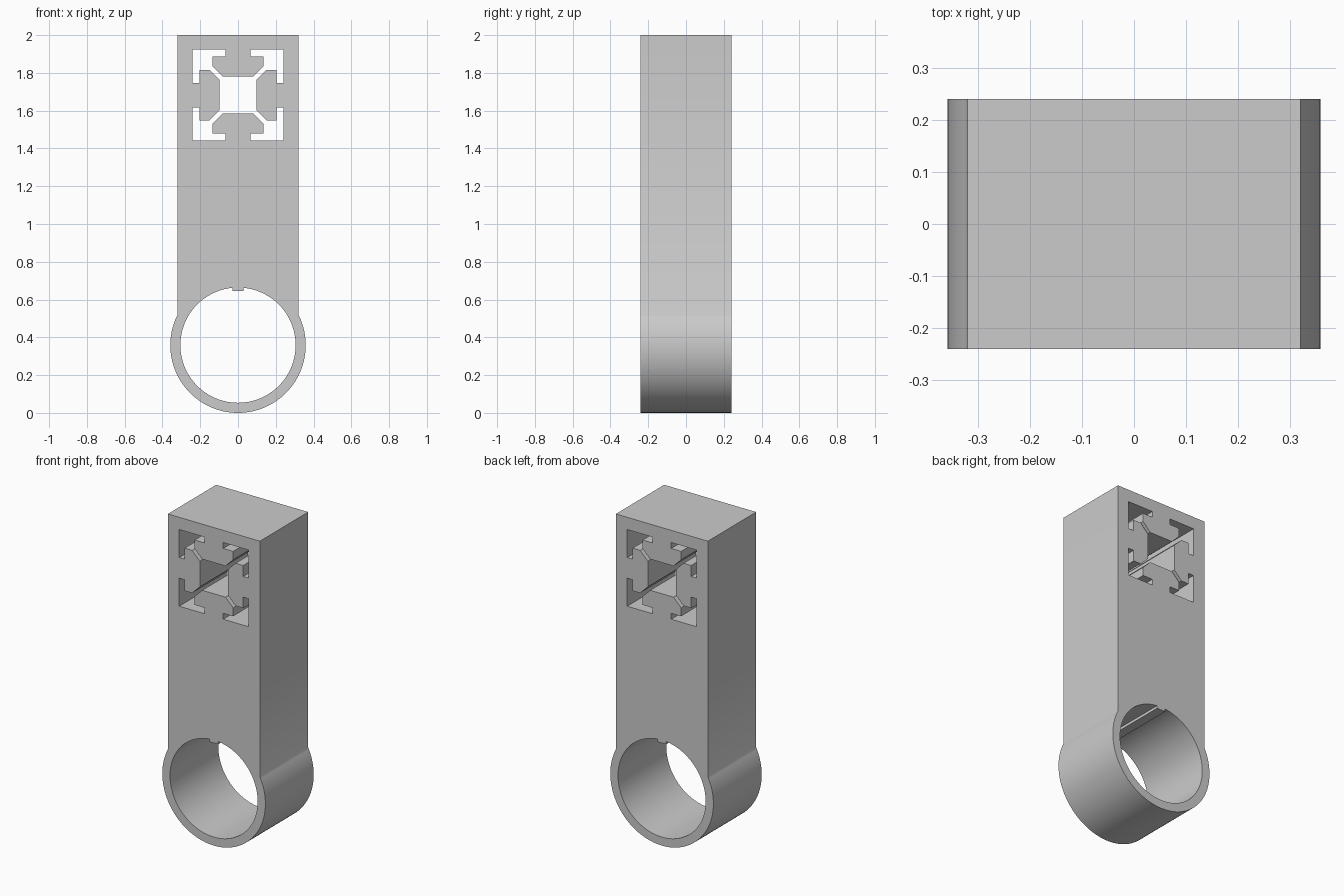
import bpy, bmesh
from math import sin, cos, asin, acos, pi, radians

cube = bpy.data.objects.get("Cube")
if cube:
    bpy.data.objects.remove(cube, do_unlink=True)

HALF_W, HALF_D, TOP = 0.32, 0.24, 2.0
RING_R, BORE_R, RING_Z = 0.3585, 0.305, 0.3585
KEY_W, KEY_Z = 0.03, 0.645
SLOT_Z = 1.682


def arc(radius, start, end, steps):
    """Points on a circle around the ring centre."""
    angles = [start + (end - start) * i / steps for i in range(steps + 1)]
    return [(radius * cos(a), RING_Z + radius * sin(a)) for a in angles]


# Outline: straight arm blending into the round clamp
join = acos(HALF_W / RING_R)
outline = [(HALF_W, TOP), (-HALF_W, TOP)] + arc(RING_R, pi - join, 2 * pi + join, 96)

# Bore with a small locating key at its top
gap = asin(KEY_W / BORE_R)
bore = arc(BORE_R, pi / 2 + gap, 2.5 * pi - gap, 112)
bore += [(KEY_W, KEY_Z), (-KEY_W, KEY_Z)]

# T-slot rail opening: one corner, mirrored on its diagonal, turned four times
half = [(0.081, 0.098), (0.134, 0.151), (0.134, 0.204), (0.065, 0.204), (0.065, 0.241)]
corner = [(b, a) for a, b in half] + [(0.241, 0.241)] + half[::-1]
slot = []
for turn in range(4):
    slot += [(x, z + SLOT_Z) for x, z in corner]
    corner = [(-z, x) for x, z in corner]

# Fill the profile with its holes and extrude it through the depth
curve = bpy.data.curves.new("bracket_profile", "CURVE")
curve.dimensions = "2D"
curve.fill_mode = "BOTH"
curve.extrude = HALF_D
for loop in (outline, bore, slot):
    spline = curve.splines.new("POLY")
    spline.points.add(len(loop) - 1)
    for point, (x, z) in zip(spline.points, loop):
        point.co = (x, z, 0, 1)
    spline.use_cyclic_u = True

bracket = bpy.data.objects.new("clamp_bracket", curve)
bpy.context.collection.objects.link(bracket)
bracket.rotation_euler.x = radians(90)
bpy.ops.object.select_all(action="DESELECT")
bracket.select_set(True)
bpy.context.view_layer.objects.active = bracket
bpy.ops.object.convert(target="MESH")
bpy.ops.object.transform_apply(location=False, rotation=True, scale=False)

# Weld the caps to the walls
bm = bmesh.new()
bm.from_mesh(bracket.data)
bmesh.ops.remove_doubles(bm, verts=bm.verts, dist=0.0005)
bmesh.ops.recalc_face_normals(bm, faces=bm.faces)
bm.to_mesh(bracket.data)
bm.free()
bpy.ops.object.shade_smooth_by_angle(angle=radians(30))

# Plain grey finish
grey = bpy.data.materials.new("plain_grey")
grey.use_nodes = True
colour = (0.6, 0.6, 0.6, 1)
grey.diffuse_color = colour
grey.node_tree.nodes["Principled BSDF"].inputs["Base Color"].default_value = colour
bracket.data.materials.clear()
bracket.data.materials.append(grey)
